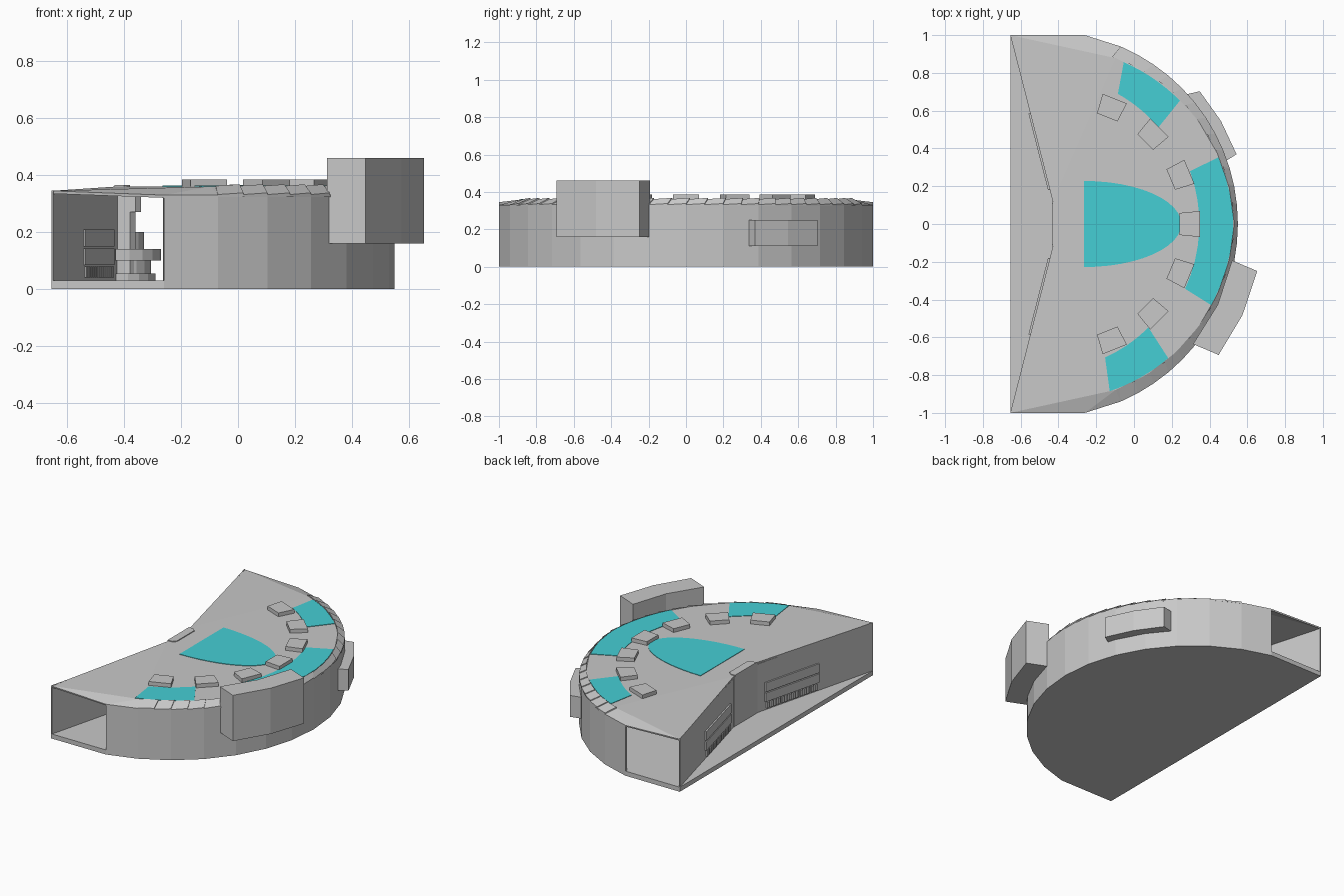
import bpy, bmesh, math

if "Cube" in bpy.data.objects:
    bpy.data.objects.remove(bpy.data.objects["Cube"])

CX, R = -0.472, 1.022            # centre and radius of the curved outer wall
END = 78.0                       # the wall spans -END..END degrees
FLOOR, EAVE, ROOF = 0.03, 0.33, 0.36


def material(name, rgb):
    m = bpy.data.materials.new(name)
    m.diffuse_color = (*rgb, 1)
    m.use_nodes = True
    m.node_tree.nodes["Principled BSDF"].inputs["Base Color"].default_value = m.diffuse_color
    return m


GREY = material("light_grey", (0.58, 0.58, 0.58))
CYAN = material("cyan", (0.06, 0.62, 0.66))


def make(name, verts, faces, mat=GREY):
    bm = bmesh.new()
    vs = [bm.verts.new(v) for v in verts]
    for f in faces:
        bm.faces.new([vs[i] for i in f])
    bmesh.ops.recalc_face_normals(bm, faces=bm.faces)
    me = bpy.data.meshes.new(name)
    bm.to_mesh(me)
    bm.free()
    me.materials.append(mat)
    ob = bpy.data.objects.new(name, me)
    bpy.context.collection.objects.link(ob)
    return ob


def prism(name, pts, z0, z1, mat=GREY):
    n = len(pts)
    verts = [(x, y, z0) for x, y in pts] + [(x, y, z1) for x, y in pts]
    faces = [tuple(range(n))[::-1], tuple(range(n, 2 * n))]
    faces += [(i, (i + 1) % n, (i + 1) % n + n, i + n) for i in range(n)]
    return make(name, verts, faces, mat)


def polar(a, r, cx=CX):
    a = math.radians(a)
    return cx + r * math.cos(a), r * math.sin(a)


def arc_block(name, inner, outer, n, r0, r1, z0, z1, mat=GREY):
    """Curved block; inner and outer are (start, end) angles, r0 / r1 functions of angle."""
    verts, faces = [], []
    for i in range(n + 1):
        t = i / n
        ai = inner[0] + (inner[1] - inner[0]) * t
        ao = outer[0] + (outer[1] - outer[0]) * t
        pi, po = polar(ai, r0(ai)), polar(ao, r1(ao))
        verts += [(*pi, z0), (*po, z0), (*po, z1), (*pi, z1)]
    for i in range(n):
        for k in range(4):
            a, b = i * 4 + k, i * 4 + (k + 1) % 4
            faces.append((a, b, b + 4, a + 4))
    faces += [(0, 1, 2, 3), tuple(range(n * 4 + 3, n * 4 - 1, -1))]
    return make(name, verts, faces, mat)


def const(v):
    return lambda a: v


def rim(a):                      # inner edge of the sloping rim, narrower at the nose
    return 1.003 - 0.046 * abs(a) / 64


# Floor slab and curved outer wall
arc = [polar(-END + i * END / 7, R) for i in range(15)]
prism("floor_slab", [(-0.655, -1)] + arc + [(-0.655, 1)], 0, FLOOR)
arc_block("outer_wall", (-END, END), (-END, END), 14,
          const(R - 0.015), const(R), FLOOR, EAVE)

# Roof: flat deck, sloping rim and sloping corner triangles
angs = [-END + i * END / 7 for i in range(15)]
ins = [(*polar(a, rim(a)), ROOF) for a in angs[1:-1]]
outs = [(*polar(a, R), EAVE) for a in angs]
verts = ins + outs + [(-0.655, -1, 0.345), (-0.43, -0.12, ROOF),
                      (-0.43, 0.12, ROOF), (-0.655, 1, 0.345)]
c0, d0, d1, c1 = 28, 29, 30, 31
faces = [tuple(range(13)) + (d1, d0), (c0, 0, d0), (c1, d1, 12),
         (c0, 13, 0), (c1, 12, 27), (13, 14, 0), (27, 12, 26)]
faces += [(i, 14 + i, 15 + i, i + 1) for i in range(12)]
roof = make("roof", verts, faces)
mod = roof.modifiers.new("thickness", 'SOLIDIFY')
mod.thickness, mod.offset = 0.01, -1

# Overlapping rim tiles, each raised at one end
step = END / 14
for i in range(24):
    a = -12 * step + i * step
    b = a + step
    vs = []
    for ang, lift in ((a, 0.002), (b, 0.008)):
        for r, z, skew in ((R, EAVE, 0), (rim(ang), ROOF, 1.2)):
            x, y = polar(ang + skew, r)
            vs += [(x, y, z - 0.006), (x, y, z + lift)]
    make("rim_tile", vs, [(0, 1, 3, 2), (4, 6, 7, 5), (0, 4, 5, 1),
                          (2, 3, 7, 6), (1, 5, 7, 3), (0, 2, 6, 4)])

# Cyan roof panels
for name, i, o, r0 in (("nose_panel", (-24.8, 20), (-26, 21), 0.818),
                       ("back_panel", (40.4, 60.7), (42.4, 64), 0.79),
                       ("front_panel", (-65.7, -45), (-68.8, -47.4), 0.775)):
    arc_block(name, i, o, 8, const(r0), lambda a: rim(a) - 0.004,
              ROOF - 0.004, ROOF + 0.003, CYAN)
prism("centre_panel", [(-0.265 + 0.515 * math.cos(t), 0.228 * math.sin(t))
                       for t in [math.pi * (k / 24 - 0.5) for k in range(25)]],
      ROOF - 0.004, ROOF + 0.003, CYAN)

# Seven wedge boxes in a fan on the roof
for i in range(-3, 4):
    a = 22.8 * i
    pts = [polar(a + d, r, -0.365) for d, r in
           ((-5.5, 0.61), (-5.5, 0.717), (5.5, 0.717), (5.5, 0.61))]
    prism("roof_box", pts, ROOF - 0.005, 0.385)

# Blocks hung on the outer wall
arc_block("large_wall_block", (-39, -11), (-37, -12.5), 2,
          const(1.01), const(1.152), 0.16, 0.46)
arc_block("small_wall_block", (19, 43), (20, 40.6), 2,
          const(1.0), const(1.08), 0.11, 0.25)


# V-shaped back facade with panels and a grille on each side
def facade_box(name, side, y0, y1, z0, z1, out, inward):
    def x(y):
        return -0.43 - (y - 0.12) * 0.225 / 0.88
    pts = [(x(y0) - out, side * y0), (x(y1) - out, side * y1),
           (x(y1) + inward, side * y1), (x(y0) + inward, side * y0)]
    prism(name, pts, z0, z1)


for s in (-1, 1):
    facade_box("facade_wall", s, 0.12, 1.0, FLOOR, 0.347, 0, 0.006)
    facade_box("upper_facade_panel", s, 0.18, 0.585, 0.15, 0.21, 0.01, 0.012)
    facade_box("lower_facade_panel", s, 0.18, 0.585, 0.085, 0.143, 0.01, 0.012)
    for k in range(14):
        y = 0.19 + k * 0.028
        facade_box("grille_bar", s, y, y + 0.017, 0.04, 0.08, 0.01, 0.012)

# Entrance core with stepped base and canopy
for name, x1, h, z0, z1 in (("entrance_core", -0.36, 0.12, FLOOR, 0.29),
                            ("entrance_canopy", -0.34, 0.12, 0.27, 0.355),
                            ("roof_lip", -0.38, 0.11, 0.35, 0.365)):
    prism(name, [(-0.433, -h), (x1 - 0.02, -h), (x1, -h + 0.02),
                 (x1, h - 0.02), (x1 - 0.02, h), (-0.433, h)], z0, z1)
for r, z0, z1 in ((0.14, FLOOR, 0.055), (0.125, 0.055, 0.1), (0.16, 0.1, 0.14),
                  (0.1, 0.14, 0.2)):
    prism("entrance_step", [(-0.43 + r * math.cos(t), r * math.sin(t))
                            for t in [math.pi * (k / 10 - 0.5) for k in range(11)]], z0, z1)
